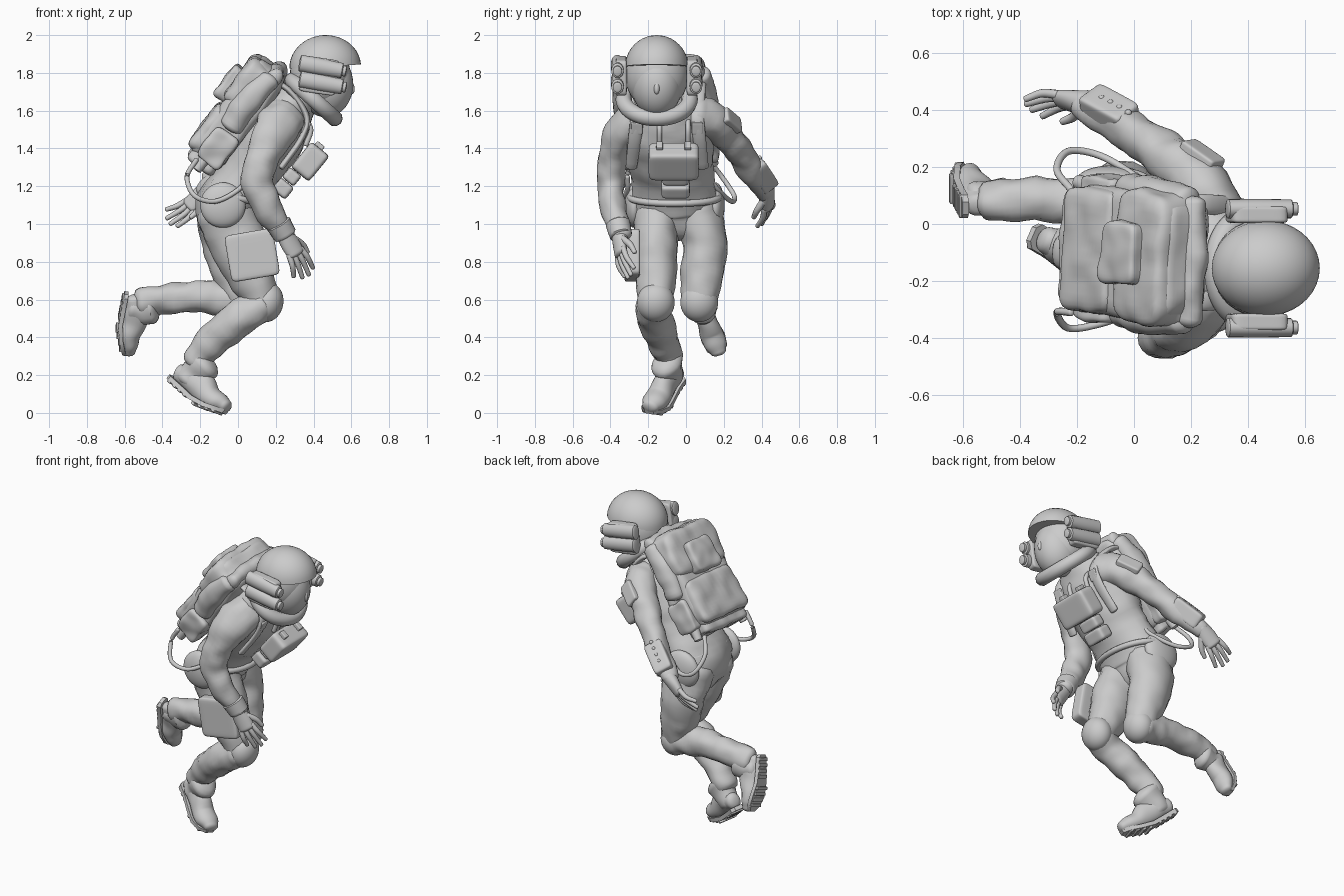
import bpy, bmesh, math
from mathutils import Vector, Matrix, noise

if "Cube" in bpy.data.objects:
    bpy.data.objects.remove(bpy.data.objects["Cube"])

MID = -0.1  # y of the body's own symmetry plane


def finish(name, bm, matrix=Matrix(), fold=0, angle=40):
    bmesh.ops.transform(bm, matrix=matrix, verts=bm.verts)
    bmesh.ops.recalc_face_normals(bm, faces=bm.faces)
    bm.normal_update()
    if fold:  # cloth creases
        moves = [v.normal * fold * noise.noise(v.co * 13) for v in bm.verts]
        for v, m in zip(bm.verts, moves):
            v.co += m
    me = bpy.data.meshes.new(name)
    bm.to_mesh(me)
    bm.free()
    me.shade_smooth()
    me.set_sharp_from_angle(angle=math.radians(angle))
    ob = bpy.data.objects.new(name, me)
    bpy.context.collection.objects.link(ob)


def frame(origin, along, up):
    x = Vector(along).normalized()
    z = Vector(up)
    z = (z - x * z.dot(x)).normalized()
    m = Matrix((x, z.cross(x), z)).transposed().to_4x4()
    m.translation = Vector(origin)
    return m


def loft(name, pts, side=(0, 1, 0), matrix=Matrix(), fold=0, cap=0.6, steps=6, sides=20):
    """Smooth tube through (x, y, z, depth radius, side radius) stations."""
    p = [Vector(q) for q in pts]
    p = [p[0] * 2 - p[1]] + p + [p[-1] * 2 - p[-2]]
    line = []
    for a, b, c, d in zip(p, p[1:], p[2:], p[3:]):
        for k in range(steps):
            t = k / steps
            line.append((b * 2 + (c - a) * t + (a * 2 - b * 5 + c * 4 - d) * t ** 2
                         + (b * 3 - a - c * 3 + d) * t ** 3) / 2)
    line.append(p[-2])
    rings = []
    for i, q in enumerate(line):
        t = (line[min(i + 1, len(line) - 1)] - line[max(i - 1, 0)]).to_3d().normalized()
        rings.append((q.to_3d(), t, q[3], q[4]))

    def dome(ring, sign):
        c, t, a, b = ring
        return [(c + t * sign * cap * min(a, b) * math.sin(k * math.pi / 8), t,
                 a * math.cos(k * math.pi / 8), b * math.cos(k * math.pi / 8)) for k in (1, 2, 3)]
    rings = dome(rings[0], -1)[::-1] + rings + dome(rings[-1], 1)
    bm = bmesh.new()
    loops = []
    for c, t, a, b in rings:
        s = Vector(side)
        s = (s - t * s.dot(t)).normalized()
        n = t.cross(s)
        angles = [2 * math.pi * k / sides for k in range(sides)]
        loops.append([bm.verts.new(c + n * a * math.cos(w) + s * b * math.sin(w)) for w in angles])
    for l1, l2 in zip(loops, loops[1:]):
        for k in range(sides):
            j = (k + 1) % sides
            bm.faces.new((l1[k], l1[j], l2[j], l2[k]))
    bm.faces.new(loops[0])
    bm.faces.new(loops[-1])
    finish(name, bm, matrix, fold)


def box(name, centre, size, along=(1, 0, 0), up=(0, 0, 1), power=9, fold=0, matrix=Matrix()):
    """Box with softly rounded edges; a higher power is crisper."""
    bm = bmesh.new()
    bmesh.ops.create_cube(bm, size=2)
    bmesh.ops.subdivide_edges(bm, edges=bm.edges, cuts=13, use_grid_fill=True)
    for v in bm.verts:
        v.co /= sum(abs(c) ** power for c in v.co) ** (1 / power)
        v.co = Vector(c * s / 2 for c, s in zip(v.co, size))
    finish(name, bm, matrix @ frame(centre, along, up), fold)


def ellipsoid(name, centre, radii, along=(1, 0, 0), up=(0, 0, 1), cut=None):
    bm = bmesh.new()
    bmesh.ops.create_uvsphere(bm, u_segments=36, v_segments=20, radius=1)
    if cut is not None:
        geom = bm.verts[:] + bm.edges[:] + bm.faces[:]
        res = bmesh.ops.bisect_plane(bm, geom=geom, plane_co=(0, 0, cut), plane_no=(0, 0, 1), clear_inner=True)
        rim = [e for e in res["geom_cut"] if isinstance(e, bmesh.types.BMEdge)]
        bmesh.ops.contextual_create(bm, geom=rim)
    finish(name, bm, frame(centre, along, up) @ Matrix.Diagonal((*radii, 1)))


def hoop(name, centre, rx, ry, tube, along, up):
    rings = []
    bm = bmesh.new()
    for i in range(40):
        w = 2 * math.pi * i / 40
        out = Vector((math.cos(w), math.sin(w), 0))
        base = Vector((rx * out.x, ry * out.y, 0))
        rings.append([bm.verts.new(base + out * tube * math.cos(k * math.pi / 5)
                      + Vector((0, 0, tube * math.sin(k * math.pi / 5)))) for k in range(10)])
    for i in range(40):
        for k in range(10):
            a, b, j = rings[i], rings[(i + 1) % 40], (k + 1) % 10
            bm.faces.new((a[k], b[k], b[j], a[j]))
    finish(name, bm, frame(centre, along, up))


# Torso and belt
loft("torso", [(-.08, -.06, .99, .13, .2), (-.06, -.06, 1.1, .16, .24), (.04, -.07, 1.25, .15, .22),
               (.14, -.09, 1.4, .17, .24), (.22, -.11, 1.53, .17, .25), (.3, -.13, 1.64, .12, .18),
               (.37, -.15, 1.71, .09, .11)], fold=.015)
hoop("belt", (-.02, -.06, 1.14), .16, .235, .018, (1, 0, -.2), (.2, 0, 1))
for s, side in ((1, "left"), (-1, "right")):
    ellipsoid(side + "_hip_pad", (-.08, -.06 + s * .215, 1.1), (.12, .05, .12))
    loft(side + "_shoulder_strap", [(.08, MID + s * .17, 1.74, .016, .035), (.24, MID + s * .17, 1.73, .016, .035),
         (.36, MID + s * .16, 1.58, .016, .035), (.34, MID + s * .17, 1.46, .016, .035),
         (.23, MID + s * .19, 1.3, .016, .03)])

# Helmet with face, peaked dome and collar
HEAD = -.155
ellipsoid("helmet_shell", (.435, HEAD, 1.79), (.16, .168, .19))
ellipsoid("face", (.465, HEAD, 1.74), (.145, .135, .175))
ellipsoid("nose", (.592, HEAD, 1.725), (.024, .018, .04), (1, 0, .3), (-.3, 0, 1))
ellipsoid("helmet_dome", (.462, HEAD, 1.83), (.19, .168, .17), (1, 0, .06), cut=.02)
hoop("collar_ring", (.4, HEAD, 1.66), .15, .175, .043, (1, 0, -.9), (.9, 0, 1))
for s, side in ((1, "left"), (-1, "right")):
    y = HEAD + s * .208
    box(side + "_lamp_mount", (.43, y - s * .02, 1.785), (.2, .06, .19), (1, 0, -.15))
    for z, level in ((1.832, "upper"), (1.747, "lower")):
        loft(f"{side}_{level}_lamp", [(.33, y, z + .02, .044, .034), (.44, y, z, .044, .035),
             (.55, y, z - .02, .04, .033)], cap=.2)
        loft(f"{side}_{level}_lens", [(.55, y, z - .02, .028, .024), (.57, y, z - .024, .028, .024)], cap=.2)

# Backpack, laid along the leaning back
PACK = frame((.02, MID - .005, 1.605), (.6, -.09, .8), (-.8, 0, .6))
for name, at, size, power in (
        ("backpack_body", (-.02, 0, 0), (.62, .45, .21), 7),
        ("backpack_lid", (.14, 0, .035), (.28, .47, .19), 6),
        ("backpack_lower_panel", (-.17, 0, .04), (.28, .44, .17), 7),
        ("backpack_top_pocket", (.08, .01, .125), (.2, .22, .1), 6),
        ("backpack_base", (-.32, 0, 0), (.1, .4, .17), 6)):
    box(name, at, size, power=power, fold=.012, matrix=PACK)
loft("backpack_top_roll", [(.25, -.2, -.03, .045, .055), (.265, 0, -.03, .05, .06), (.25, .2, -.03, .045, .055)],
     side=(1, 0, 0), matrix=PACK, fold=.015)
for s, side in ((1, "left"), (-1, "right")):
    loft(side + "_pack_roll", [(-.08, s * .22, -.01, .065, .05), (.06, s * .225, .0, .068, .055),
         (.23, s * .21, -.02, .058, .05)], matrix=PACK, fold=.012)
    box(side + "_pack_pouch", (-.22, s * .215, -.02), (.2, .08, .15), power=6, fold=.01, matrix=PACK)
    loft(side + "_pack_valve", [(-.31, s * .21, 0, .03, .03), (-.38, s * .22, 0, .025, .025)],
         matrix=PACK, cap=.2)
    path = [(-.22, .22, 1.34), (-.27, .29, 1.25), (-.23, .355, 1.15), (-.12, .34, 1.12), (0, .27, 1.18), (.05, .22, 1.25)]
    inset = .09 if s < 0 else 0
    loft(side + "_hose", [(x, MID + s * max(d - inset, .21), z, .013, .013) for x, d, z in path],
         side=(.2, .3, 1), sides=10)
    box(side + "_strap_buckle", (.36, MID + s * .16, 1.51), (.035, .06, .07), (.9, 0, -.4))

# Chest equipment
CHEST = dict(along=(.63, 0, .77), up=(.77, 0, -.63))
box("chest_box", (.382, -.065, 1.33), (.175, .265, .125), power=9, **CHEST)
box("belly_pouch", (.235, -.055, 1.19), (.08, .15, .1), power=6, **CHEST)
box("belly_pouch_upper", (.285, -.055, 1.25), (.07, .14, .08), power=6, **CHEST)
for y in (-.14, .01):
    box("chest_box_latch", (.425, y, 1.405), (.05, .035, .05), **CHEST)
    loft("chest_cable", [(.36, y, 1.42, .014, .014), (.385, y, 1.5, .014, .014), (.35, y, 1.56, .014, .014)], sides=10)

# Legs
loft("right_thigh", [(-.07, -.16, 1.07, .15, .125), (0, -.16, .9, .155, .12), (.06, -.16, .75, .13, .11),
                     (.12, -.16, .62, .1, .095), (.14, -.16, .57, .085, .085)], fold=.01)
loft("left_thigh", [(-.07, .055, 1.07, .15, .13), (-.05, .1, .9, .14, .12), (-.02, .088, .75, .12, .115),
                    (.01, .075, .62, .095, .1), (.015, .072, .57, .085, .09)], fold=.01)
loft("right_shin", [(.13, -.17, .57, .09, .09), (.03, -.17, .515, .1, .09), (-.08, -.14, .43, .095, .09),
                    (-.17, -.11, .345, .082, .08), (-.225, -.09, .27, .075, .07)], fold=.014)
loft("left_shin", [(.01, .08, .575, .088, .09), (-.09, .08, .605, .09, .085), (-.22, .08, .615, .085, .08),
                   (-.4, .085, .6, .078, .075), (-.51, .08, .58, .075, .07)], fold=.014)
for x, y, side in ((.155, -.16, "right"), (.025, .07, "left")):
    ellipsoid(side + "_knee_pad", (x, y, .585), (.085, .1, .105), (1, 0, -.2))
box("thigh_pouch", (.075, -.285, .835), (.26, .085, .25), (1, 0, .17), (-.17, 0, 1), power=11)


# Boots, built along their own x from heel to upturned toe
def boot(side, heel, toe, up, cuff):
    run = Vector(toe) - Vector(heel)
    m = frame(heel, run, up) @ Matrix.Scale(run.length / .37, 4)

    def lift(x):
        return max(0, x - .22) * .4
    foot = [(.03, .05, .05, .045), (.09, .07, .07, .057), (.16, .075, .075, .058),
            (.24, .054, .062, .066), (.3, .042, .052, .064), (.345, .03, .036, .045)]
    loft(side + "_boot", [(x, 0, z + lift(x), a, b) for x, z, a, b in foot], matrix=m, fold=.006)
    loft(side + "_boot_shaft", [(.09, 0, .05, .07, .06), (.09, 0, .1, .078, .065), (*cuff, .09, .08)], matrix=m, fold=.01)
    half = [(0, .025), (.02, .046), (.1, .045), (.18, .054), (.27, .07), (.33, .06), (.365, .025)]
    bm = bmesh.new()
    for (x1, w1), (x2, w2) in zip(half, half[1:]):
        ends = [[bm.verts.new((x, y, lift(x) + z)) for y, z in ((w, .012), (-w, .012), (-w, -.012), (w, -.012))]
                for x, w in ((x1, w1), (x2, w2))]
        for k in range(4):
            bm.faces.new((ends[0][k], ends[0][k - 1], ends[1][k - 1], ends[1][k]))
        if x1 == 0:
            bm.faces.new(ends[0])
        if x2 == half[-1][0]:
            bm.faces.new(ends[1])
    bmesh.ops.remove_doubles(bm, verts=bm.verts, dist=.0001)
    finish(side + "_sole", bm, m)
    for i in range(9):
        if i != 4:
            x = .03 + i * .037
            box(side + "_tread", (x, 0, lift(x) - .013), (.022, .09 if i < 5 else .115, .016), matrix=m)


boot("right", (-.36, -.035, .19), (-.1, -.19, -.045), (.4, 0, 1), (.1, 0, .17))
boot("left", (-.59, .055, .635), (-.655, .175, .315), (1, 0, 0), (.07, 0, .15))

# Arms
loft("right_arm", [(.25, -.25, 1.57, .11, .09), (.2, -.34, 1.5, .115, .085), (.13, -.385, 1.36, .09, .078),
                   (.1, -.4, 1.22, .085, .07), (.16, -.385, 1.08, .075, .068), (.25, -.345, .94, .052, .052)], fold=.014)
loft("left_arm", [(.28, .05, 1.58, .1, .1), (.24, .13, 1.55, .1, .1), (.15, .21, 1.48, .088, .085),
                  (.05, .285, 1.38, .076, .075), (-.06, .355, 1.27, .068, .066), (-.18, .415, 1.17, .05, .05)],
     side=(.6, .8, 0), fold=.014)
loft("right_cuff", [(.215, -.36, 1.0, .068, .066), (.25, -.345, .94, .062, .06)], cap=.2)
FOREARM = Vector((-.24, .13, -.2))
box("left_wrist_pack", (-.085, .395, 1.265), (.2, .115, .1), FOREARM, (0, .6, .6))
for i in range(4):
    ellipsoid("wrist_pack_button", Vector((-.02, .39, 1.35)) + FOREARM * i * .13, (.012, .012, .012))
box("left_sleeve_pocket", (.235, .235, 1.545), (.15, .09, .06), (-.2, .14, -.12), (.3, .8, .3))


# Gloved hands: x runs to the fingertips, z spreads the fingers
def hand(side, wrist, along, spread, curl):
    m = frame(wrist, along, spread)
    loft(side + "_palm", [(-.02, 0, 0, .045, .045), (.04, 0, 0, .052, .036), (.1, 0, 0, .05, .028)],
         side=(0, 1, 0), matrix=m)
    for i, reach in enumerate((.2, .23, .235, .215)):
        z = (i - 1.5) * .026
        loft(side + "_finger", [(.09, 0, z, .016, .016), (.15, curl * .01, z * 1.3, .015, .015),
             (reach, curl * .045, z * 1.55, .012, .012)], matrix=m, sides=10)
    loft(side + "_thumb", [(.03, 0, .035, .02, .02), (.08, curl * .025, .07, .017, .017),
         (.13, curl * .045, .08, .013, .013)], matrix=m, sides=10)


hand("right", (.255, -.35, .93), (.12, .01, -.2), (.2, .1, .12), 1)
hand("left", (-.185, .425, 1.165), (-.17, .025, -.17), (.45, -.35, -.35), -1)
